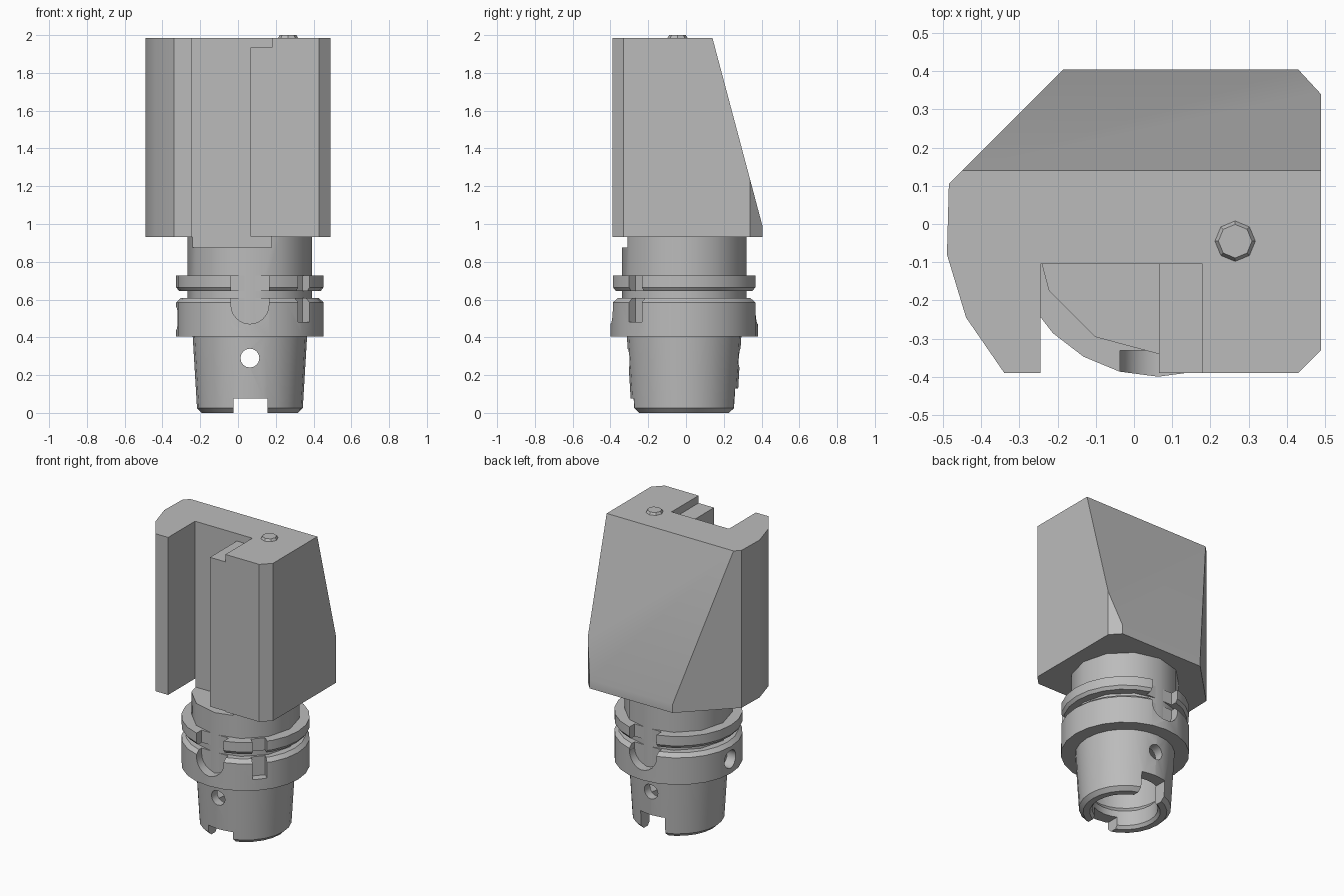
import bpy, bmesh, math
from mathutils import Matrix, Vector

if "Cube" in bpy.data.objects:
    bpy.data.objects.remove(bpy.data.objects["Cube"], do_unlink=True)

AXIS = Vector((0.063, -0.01, 0))  # shank centre line

steel = bpy.data.materials.new("grey steel")
steel.use_nodes = True
steel.diffuse_color = (0.5, 0.5, 0.5, 1)
steel.node_tree.nodes["Principled BSDF"].inputs["Base Color"].default_value = (0.5, 0.5, 0.5, 1)


def finish(name, bm):
    bmesh.ops.recalc_face_normals(bm, faces=bm.faces)
    mesh = bpy.data.meshes.new(name)
    bm.to_mesh(mesh)
    bm.free()
    mesh.materials.append(steel)
    obj = bpy.data.objects.new(name, mesh)
    bpy.context.collection.objects.link(obj)
    return obj


def activate(obj):
    bpy.ops.object.select_all(action='DESELECT')
    obj.select_set(True)
    bpy.context.view_layer.objects.active = obj


def smooth(obj, degrees):
    activate(obj)
    bpy.ops.object.shade_smooth_by_angle(angle=math.radians(degrees))


def lathe(name, profile, steps):
    """Revolve a closed (radius, height) profile about the shank axis."""
    bm = bmesh.new()
    verts = [bm.verts.new((AXIS.x + r, AXIS.y, z)) for r, z in profile]
    edges = [bm.edges.new((a, b)) for a, b in zip(verts, verts[1:] + verts[:1])]
    bmesh.ops.spin(bm, geom=verts + edges, cent=AXIS, axis=(0, 0, 1),
                   angle=math.tau, steps=steps, use_merge=False)
    bmesh.ops.remove_doubles(bm, verts=bm.verts, dist=1e-4)
    loose = [e for e in bm.edges if not e.link_faces]
    bmesh.ops.delete(bm, geom=loose, context='EDGES')
    return finish(name, bm)


def prism(name, outline, z0, z1):
    bm = bmesh.new()
    face = bm.faces.new([bm.verts.new((x, y, z0)) for x, y in outline])
    ext = bmesh.ops.extrude_face_region(bm, geom=[face])
    up = [v for v in ext["geom"] if isinstance(v, bmesh.types.BMVert)]
    bmesh.ops.translate(bm, verts=up, vec=(0, 0, z1 - z0))
    return finish(name, bm)


def box(name, x0, x1, y0, y1, z0, z1):
    return prism(name, [(x0, y0), (x1, y0), (x1, y1), (x0, y1)], z0, z1)


def rod(name, centre, radius, length, axis, sides=16):
    bm = bmesh.new()
    turn = Vector((0, 0, 1)).rotation_difference(Vector(axis)).to_matrix().to_4x4()
    bmesh.ops.create_cone(bm, cap_ends=True, segments=sides, radius1=radius, radius2=radius,
                          depth=length, matrix=Matrix.Translation(centre) @ turn)
    return finish(name, bm)


def cut(obj, *cutters):
    for cutter in cutters:
        cutter.hide_render = True
        mod = obj.modifiers.new("cut", 'BOOLEAN')
        mod.operation, mod.solver, mod.object = 'DIFFERENCE', 'EXACT', cutter
        activate(obj)
        bpy.ops.object.modifier_apply(modifier=mod.name)
        bpy.data.objects.remove(cutter, do_unlink=True)


# Holder block with an open tool slot and a sloping back
block = prism("holder_block", [
    (-0.34, -0.39), (-0.245, -0.39), (-0.245, -0.105), (0.18, -0.105), (0.18, -0.39),
    (0.43, -0.39), (0.49, -0.33), (0.49, 0.34), (0.43, 0.405), (-0.185, 0.405),
    (-0.485, 0.105), (-0.49, -0.08), (-0.44, -0.245)], 0.93, 1.985)
bm = bmesh.new()
bm.from_mesh(block.data)
res = bmesh.ops.bisect_plane(bm, geom=bm.verts[:] + bm.edges[:] + bm.faces[:],
                             plane_co=(0, 0.14, 1.985), plane_no=(0, 0.985, 0.262),
                             clear_outer=True)
rim = [e for e in res["geom_cut"] if isinstance(e, bmesh.types.BMEdge)]
bmesh.ops.holes_fill(bm, edges=rim)
bmesh.ops.recalc_face_normals(bm, faces=bm.faces)
bm.to_mesh(block.data)
bm.free()
smooth(block, 25)

# Clamping bar along the slot
box("clamping_bar", 0.065, 0.18, -0.39, -0.105, 0.935, 1.935)

# Small screw head on the top face
bm = bmesh.new()
bmesh.ops.create_cone(bm, cap_ends=True, segments=8, radius1=0.056, radius2=0.044, depth=0.02,
                      matrix=Matrix.Translation((0.265, -0.045, 1.99)))
finish("top_screw", bm)

# Neck, cut away under the slot
neck = lathe("neck", [(0, 0.42), (0.33, 0.42), (0.33, 0.95), (0, 0.95)], 12)
cut(neck, box("slot_cutter", -0.245, 0.178, -0.6, -0.105, 0.875, 1.2))
smooth(neck, 35)

# Gripper flange: two rings with a groove between them
flange = lathe("flange", [(0, 0.405), (0.39, 0.405), (0.39, 0.585), (0.365, 0.608),
                          (0.3, 0.608), (0.3, 0.645), (0.375, 0.645), (0.39, 0.665),
                          (0.39, 0.728), (0, 0.728)], 24)
for side in (-1, 1):
    ys = sorted((AXIS.y + side * 0.322, AXIS.y + side * 0.6))
    cut(flange,
        box("keyway_cutter", AXIS.x - 0.1, AXIS.x + 0.1, *ys, 0.57, 0.8),
        rod("keyway_round_cutter", (AXIS.x, sum(ys) / 2, 0.571), 0.1, ys[1] - ys[0], (0, 1, 0), 24))
# Orientation notch and side hole
notch = box("notch_cutter", 0.335, 0.5, -0.045, 0.045, 0.48, 0.8)
notch.data.transform(Matrix.Translation(AXIS) @ Matrix.Rotation(math.radians(-42), 4, 'Z'))
cut(flange, notch, rod("side_hole_cutter", (AXIS.x - 0.42, AXIS.y, 0.5), 0.06, 0.2, (1, 0, 0)))
smooth(flange, 30)

# Hollow tapered shank with cross hole and drive slots
shank = lathe("tapered_shank", [(0, 0.408), (0.303, 0.408), (0.28, 0.025), (0.255, 0),
                                (0.215, 0), (0.2, 0.02), (0.2, 0.12), (0.235, 0.16),
                                (0.235, 0.38), (0, 0.38)], 24)
cut(shank,
    rod("cross_hole_cutter", (AXIS.x, AXIS.y, 0.29), 0.05, 1, (0, 1, 0)),
    box("front_drive_cutter", -0.025, 0.155, -0.5, AXIS.y, -0.1, 0.075),
    box("back_drive_cutter", -0.025, 0.155, AXIS.y, 0.5, -0.1, 0.13))
smooth(shank, 30)
